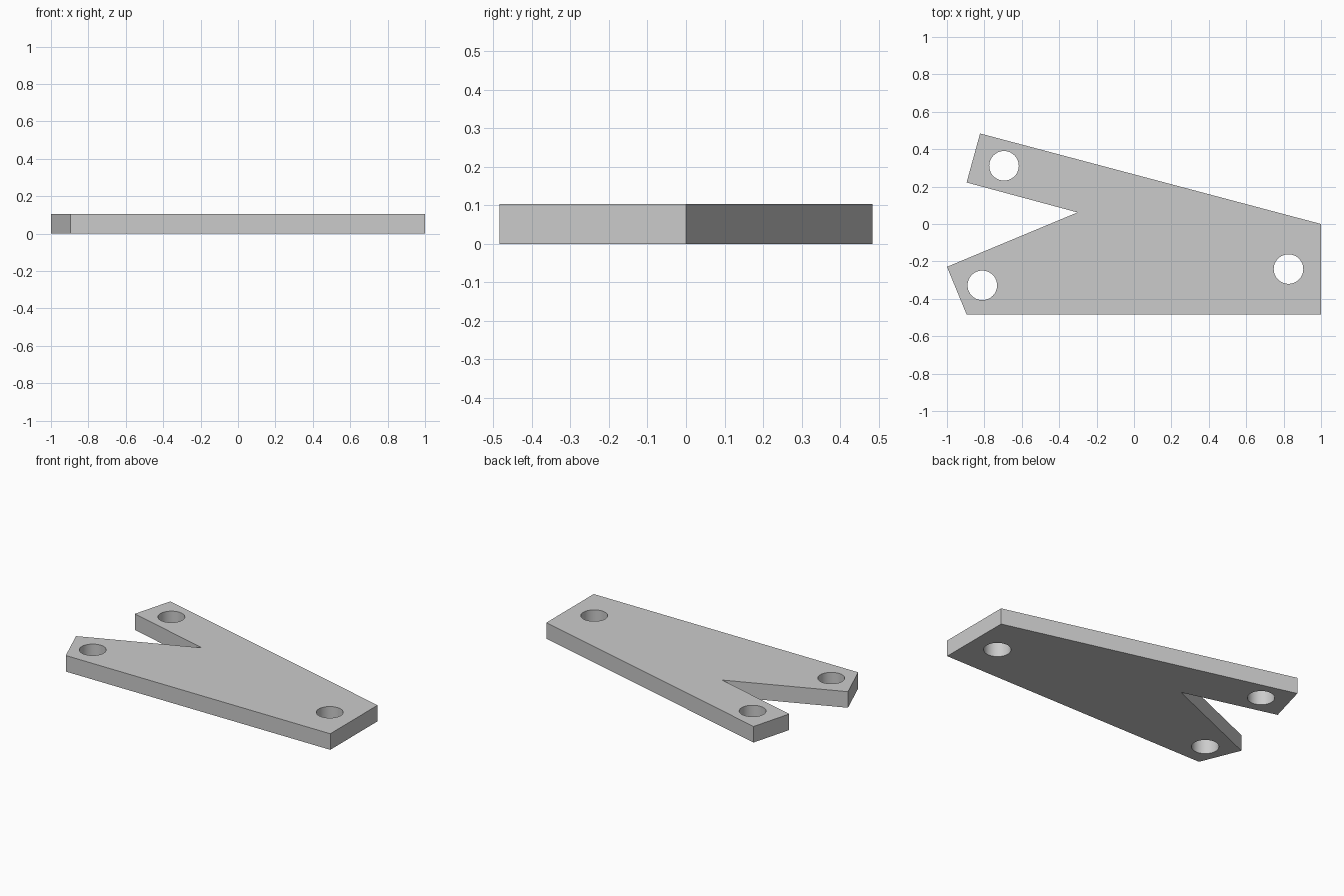
import bpy, bmesh, math

if "Cube" in bpy.data.objects:
    bpy.data.objects.remove(bpy.data.objects["Cube"], do_unlink=True)

THICKNESS = 0.104
HOLE_RADIUS = 0.079
HOLE_SIDES = 48
OUTLINE = [(-0.895, -0.484), (1.0, -0.484), (1.0, 0.0), (-0.823, 0.484),
           (-0.895, 0.222), (-0.302, 0.062), (-1.0, -0.229)]
HOLES = [(-0.695, 0.311), (-0.811, -0.328), (0.826, -0.241)]


def circle(cx, cy):
    steps = [2 * math.pi * i / HOLE_SIDES for i in range(HOLE_SIDES)]
    return [(cx + HOLE_RADIUS * math.cos(a), cy + HOLE_RADIUS * math.sin(a)) for a in steps]


def add_loop(bm, points):
    verts = [bm.verts.new((x, y, 0)) for x, y in points]
    return [bm.edges.new((v, verts[i - 1])) for i, v in enumerate(verts)]


# Grey material
grey = bpy.data.materials.new("plain grey")
colour = (0.6, 0.6, 0.6, 1)
grey.diffuse_color = colour
grey.use_nodes = True
grey.node_tree.nodes["Principled BSDF"].inputs["Base Color"].default_value = colour

# Forked plate profile with three round holes, filled and extruded upward
bm = bmesh.new()
edges = add_loop(bm, OUTLINE)
for cx, cy in HOLES:
    edges += add_loop(bm, circle(cx, cy))
bmesh.ops.triangle_fill(bm, edges=edges, use_beauty=True, use_dissolve=False, normal=(0, 0, 1))
top = bmesh.ops.extrude_face_region(bm, geom=bm.faces[:], use_keep_orig=True)["geom"]
bmesh.ops.translate(bm, vec=(0, 0, THICKNESS),
                    verts=[g for g in top if isinstance(g, bmesh.types.BMVert)])
bmesh.ops.recalc_face_normals(bm, faces=bm.faces[:])
mesh = bpy.data.meshes.new("forked_plate")
bm.to_mesh(mesh)
bm.free()
mesh.materials.append(grey)
plate = bpy.data.objects.new("forked_plate", mesh)
bpy.context.collection.objects.link(plate)

# Smooth hole walls, crisp rims and corners
bpy.ops.object.select_all(action='DESELECT')
plate.select_set(True)
bpy.context.view_layer.objects.active = plate
bpy.ops.object.shade_smooth_by_angle(angle=math.radians(20))
